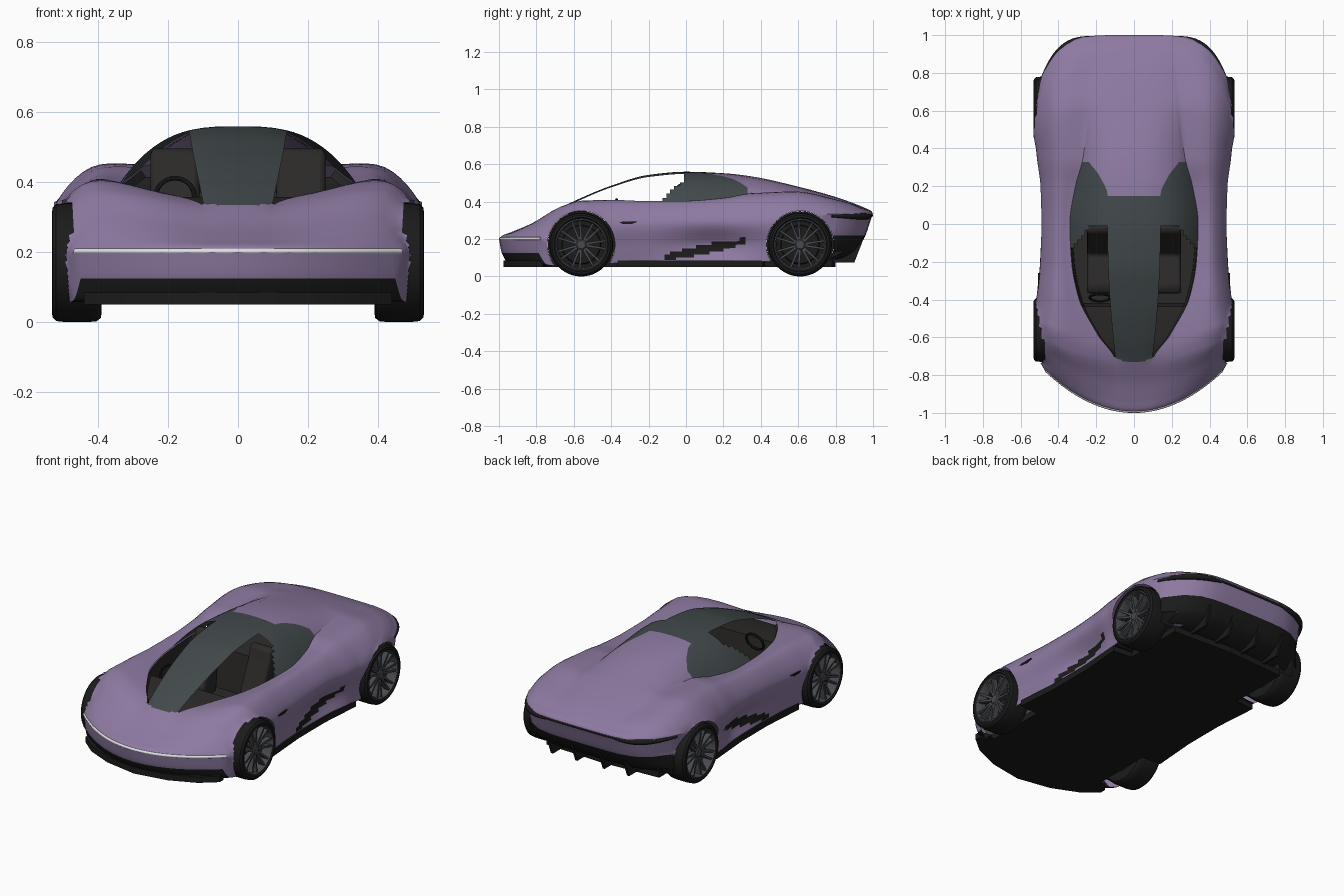
import bpy, bmesh, math

if "Cube" in bpy.data.objects:
    bpy.data.objects.remove(bpy.data.objects["Cube"])

def material(name, r, g, b):
    m = bpy.data.materials.new(name)
    m.diffuse_color = (r, g, b, 1)
    m.use_nodes = True
    m.node_tree.nodes["Principled BSDF"].inputs["Base Color"].default_value = m.diffuse_color
    return m

PURPLE = material("purple paint", .27, .195, .36)
GREY = material("canopy grey", .055, .068, .072)
BLACK = material("black trim", .011, .011, .011)
DARK = material("interior dark", .025, .023, .022)
RIM = material("rim grey", .065, .067, .075)
WHITE = material("light white", .75, .75, .77)

def build(name, verts, faces, mats, index=None, mirror=True, angle=35):
    me = bpy.data.meshes.new(name)
    me.from_pydata(verts, [], faces)
    for m in mats:
        me.materials.append(m)
    if index:
        me.polygons.foreach_set("material_index", index)
    bm = bmesh.new()
    bm.from_mesh(me)
    bmesh.ops.delete(bm, geom=[v for v in bm.verts if not v.link_faces], context='VERTS')
    bmesh.ops.recalc_face_normals(bm, faces=bm.faces)
    bm.to_mesh(me)
    bm.free()
    me.shade_smooth()
    me.set_sharp_from_angle(angle=math.radians(angle))
    ob = bpy.data.objects.new(name, me)
    bpy.context.collection.objects.link(ob)
    if mirror:
        mod = ob.modifiers.new("mirror", 'MIRROR')
        mod.merge_threshold = .0005
    return ob

def prism(name, outline, lo, hi, mat, axis, mirror=True):
    """Extrude a 2D outline along x (outline y,z) or z (outline x,y)."""
    n = len(outline)
    put = (lambda p, h: (h, p[0], p[1])) if axis == 'x' else (lambda p, h: (p[0], p[1], h))
    verts = [put(p, lo) for p in outline] + [put(p, hi) for p in outline]
    faces = [tuple(range(n)), tuple(range(n, 2 * n))]
    faces += [(i, (i + 1) % n, (i + 1) % n + n, i + n) for i in range(n)]
    return build(name, verts, faces, [mat], mirror=mirror)

def lathe(name, profile, mat, cy, cz, segs=48, keep_above=-1):
    """Spin an (x, radius) profile round an axle along x."""
    verts, n = [], len(profile)
    for s in range(segs):
        a = 2 * math.pi * s / segs
        verts += [(x, cy + r * math.cos(a), cz + r * math.sin(a)) for x, r in profile]
    faces = [(s * n + k, s * n + k + 1, (s + 1) % segs * n + k + 1, (s + 1) % segs * n + k)
             for s in range(segs) for k in range(n - 1)]
    faces = [f for f in faces if min(verts[i][2] for i in f) > keep_above]
    return build(name, verts, faces, [mat])

def smooth_curve(xs, vs):
    """Monotone cubic interpolation through the given points."""
    d = [(vs[i + 1] - vs[i]) / (xs[i + 1] - xs[i]) for i in range(len(xs) - 1)]
    m = [d[0]] + [2 * a * b / (a + b) if a * b > 0 else 0 for a, b in zip(d, d[1:])] + [d[-1]]
    def f(x):
        x = min(max(x, xs[0]), xs[-1])
        i = max(k for k in range(len(d)) if xs[k] <= x)
        h = xs[i + 1] - xs[i]
        t = (x - xs[i]) / h
        return ((1 + 2 * t) * (1 - t) ** 2 * vs[i] + t * (1 - t) ** 2 * h * m[i]
                + t * t * (3 - 2 * t) * vs[i + 1] + t * t * (t - 1) * h * m[i + 1])
    return f

# Body stations: y, centre z, canopy edge x and z, fender z, widest x and z, bottom z
KEYS = [
    (-1.0, .20, .10, .20, .20, .47, .20, .20), (-.985, .217, .10, .217, .217, .48, .20, .125),
    (-.94, .235, .10, .235, .25, .50, .19, .062), (-.85, .272, .10, .272, .305, .515, .20, .055),
    (-.73, .335, .10, .33, .375, .525, .25, .06), (-.6, .402, .19, .365, .403, .525, .29, .06),
    (-.4, .485, .29, .385, .405, .513, .29, .07), (-.2, .543, .33, .39, .397, .495, .29, .08),
    (0, .56, .34, .395, .397, .49, .29, .08), (.2, .552, .31, .415, .41, .495, .29, .08),
    (.35, .535, .27, .445, .43, .513, .30, .08), (.6, .48, .24, .45, .443, .527, .32, .08),
    (.8, .425, .22, .41, .413, .525, .33, .09), (.9, .39, .20, .385, .385, .51, .335, .13),
    (.96, .365, .20, .36, .358, .50, .335, .22), (.99, .35, .20, .35, .345, .495, .335, .31),
    (1.0, .335, .20, .335, .335, .49, .335, .335)]
KY = [k[0] for k in KEYS]
zc_, xc_, ze_, zf_, xw_, zw_, zb_ = [smooth_curve(KY, [k[i] for k in KEYS]) for i in range(1, 8)]
strip_ = smooth_curve([-.75, -.7, -.05, .15, .25, .33], [.06, .10, .14, .14, .18, .24])

def bow(x, y):
    """Round the nose and tail in plan."""
    x = abs(x)
    if y < -.4:
        return y + (-.4 - y) / .6 * .25 * (x / .5) ** 2
    return y - max(0, (y - .4) / .6) * .25 * (x / .5) ** 5

NS, NC, NF, NB = 4, 10, 6, 6      # columns: strip, side glass, each flank span, underside
JC, JB = NS + NC, NS + NC + 4 * NF

def section(y):
    zc, xc, ze, zf, xw, zw, zb = [f(y) for f in (zc_, xc_, ze_, zf_, xw_, zw_, zb_)]
    xs = min(strip_(y), .93 * xc)
    xx = [xs * i / NS for i in range(NS)] + [xs + (xc - xs) * i / NC for i in range(NC)]
    pts = [(x, ze + (zc - ze) * (1 - (x / xc) ** 3)) for x in xx]
    scoop = .045 * math.exp(-((y - .15) / .22) ** 2)
    c = [(xc, ze), (.42, zf), (xw, zw), (xw - .015 - scoop, zb + .42 * (zw - zb)), (xw - .03, zb)]
    c = [(2 * c[0][0] - c[1][0], 2 * c[0][1] - c[1][1])] + c + [c[-1]]
    for i in range(1, 5):
        for s in range(NF):
            t = s / NF
            pts.append(tuple(.5 * (2 * c[i][k] + (c[i + 1][k] - c[i - 1][k]) * t
                + (2 * c[i - 1][k] - 5 * c[i][k] + 4 * c[i + 1][k] - c[i + 2][k]) * t * t
                + (3 * c[i][k] - c[i - 1][k] - 3 * c[i + 1][k] + c[i + 2][k]) * t ** 3)
                for k in (0, 1)))
    pts += [((xw - .03) * (1 - i / NB), zb) for i in range(NB + 1)]
    return [(x, bow(x, y), z) for x, z in pts]

# Body shell with canopy, window openings and wheel arches
AXLES, AXZ, ARCH = (-.56, .61), .17, .18
rows = []
for a, b in zip(KY, KY[1:]):
    n = max(3, math.ceil((b - a) / .011))
    rows += [a + (b - a) * i / n for i in range(n)]
rows.append(1.0)
verts = [p for y in rows for p in section(y)]
W = len(verts) // len(rows)

def in_arch(p):
    return p[0] > .36 and p[2] < .37 and any(math.hypot(p[1] - a, p[2] - AXZ) < ARCH for a in AXLES)

faces, index = [], []
for r in range(len(rows) - 1):
    for j in range(W - 1):
        f = (r * W + j, r * W + j + 1, (r + 1) * W + j + 1, (r + 1) * W + j)
        ps = [verts[i] for i in f]
        x, y, z = [sum(p[k] for p in ps) / 4 for k in range(3)]
        ry, mat = (rows[r] + rows[r + 1]) / 2, 0
        if j < NS:
            mat = int(-.735 + 3 * x * x < y < .15)
        elif j < JC:
            t = (j - NS + .5) / NC
            if -.7 < y < -.01 - .24 * max(0, t - .45):
                continue
            mat = int(-.735 + 3 * x * x < y < .325)
        elif j >= JB:
            if any(p[0] > .36 for p in ps) and any(abs(y - a) < ARCH for a in AXLES):
                continue
            mat = 2 if -.985 < ry < .965 else 0
        elif j >= JC + NF:
            if all(in_arch(p) for p in ps):
                continue
            if -.12 < y < .32 and abs(z - .105 - .2 * (y + .1)) < .013 + .012 * math.sin((y + .12) * 7):
                mat = 2
        faces.append(f)
        index.append(mat)
for i, p in enumerate(verts):      # pull the arch edge onto a clean circle
    if i % W <= JB and in_arch(p):
        a = min(AXLES, key=lambda q: abs(p[1] - q))
        d = math.hypot(p[1] - a, p[2] - AXZ) or 1
        verts[i] = (p[0], a + (p[1] - a) * ARCH / d, AXZ + (p[2] - AXZ) * ARCH / d)
build("body_shell", verts, faces, [PURPLE, GREY, BLACK], index, angle=40)

# Cabin tub: dashboard in front, low floor, rear shelf
tub, n = [], 60
for i in range(n + 1):
    y = -.71 + 1.02 * i / n
    xc, ze = xc_(y), ze_(y)
    floor = ze - .025 if y < -.43 or y > .03 else .14
    tub += [(xc - .002, y, ze - .006), (xc - .015, y, floor), (0, y, floor)]
build("cabin_tub", tub, [(3 * i + k, 3 * i + k + 1, 3 * i + k + 4, 3 * i + k + 3)
                         for i in range(n) for k in (0, 1)], [DARK])

# Seats and steering wheel
seat = [(-.36, .15), (-.37, .23), (-.33, .25), (-.16, .22), (-.07, .42), (-.05, .49),
        (-.01, .50), (.0, .46), (-.04, .15)]
ob = prism("seat", seat, .11, .25, DARK, 'x')
bev = ob.modifiers.new("bevel", 'BEVEL')
bev.width, bev.segments = .015, 2
bpy.ops.mesh.primitive_torus_add(location=(-.18, -.39, .36), rotation=(math.radians(70), 0, 0),
                                 major_radius=.055, minor_radius=.007, major_segments=24, minor_segments=8)
wheel = bpy.context.object
wheel.name = "steering_wheel"
wheel.data.materials.append(BLACK)

# Wheels: tyre, rim, paired spokes, hub and arch liner
for tag, a in zip(("front", "rear"), AXLES):
    lathe(tag + "_tyre", [(.40, .10), (.39, .14), (.392, .158), (.405, .168), (.43, .17), (.495, .17),
                          (.52, .167), (.53, .157), (.532, .145), (.525, .138), (.44, .136)], BLACK, a, AXZ)
    lathe(tag + "_rim_ring", [(.47, .136), (.526, .139), (.528, .133), (.518, .127), (.47, .125)], RIM, a, AXZ)
    lathe(tag + "_brake_disc", [(.45, .136), (.451, .105), (.465, .1), (.465, .03), (.465, 0)], BLACK, a, AXZ)
    lathe(tag + "_hub", [(.465, .032), (.508, .03), (.514, .022), (.514, 0)], RIM, a, AXZ, 20)
    lathe(tag + "_arch_liner", [(.46, .179), (.37, .179), (.36, 0)], BLACK, a, AXZ, 48, .07)
    sv, sf = [], []
    for s in range(14):
        ang = 2 * math.pi * (s // 2) / 7
        side = 1 if s % 2 else -1
        for r, off, w, x0, x1 in ((.02, .004, .007, .48, .508), (.132, .022, .005, .49, .523)):
            for t, x in ((-w, x0), (w, x0), (w, x1), (-w, x1)):
                q = side * off + t
                sv.append((x, a + r * math.cos(ang) - q * math.sin(ang),
                           AXZ + r * math.sin(ang) + q * math.cos(ang)))
        b = 8 * s
        sf += [(b + k, b + (k + 1) % 4, b + 4 + (k + 1) % 4, b + 4 + k) for k in range(4)]
    build(tag + "_spokes", sv, sf, [RIM])

# Floor with front splitter and side skirts
prism("underbody", [(0, -.975), (.2, -.94), (.35, -.875), (.44, -.80), (.44, -.765), (.37, -.75),
                    (.37, -.37), (.488, -.365), (.468, -.1), (.468, .15), (.488, .41), (.37, .42),
                    (.37, .78), (0, .80)], .05, .085, BLACK, 'z')

# Diffuser fins
for x in (.09, .25):
    prism("diffuser_fin", [(.6, .075), (.9, .075), (.945, .19), (.88, .2), (.75, .10)],
          x - .007, x + .007, BLACK, 'x')

# Side vent behind the front wheel
prism("side_vent", [(-.39, .282), (-.34, .293), (-.26, .293), (-.29, .280)], .49, .509, BLACK, 'x')

# Lights running along the nose and tail edges
def edge_light(name, x0, x1, y, inset, z, radius, mat):
    cu = bpy.data.curves.new(name, 'CURVE')
    cu.dimensions, cu.bevel_depth, cu.bevel_resolution, cu.use_fill_caps = '3D', radius, 2, True
    sp = cu.splines.new('POLY')
    sp.points.add(32)
    for i, p in enumerate(sp.points):
        x = x0 + (x1 - x0) * i / 32
        p.co = (x, bow(x, y) + inset, z, 1)
        p.radius = 1 if x0 == -x1 else .35 + .65 * math.sin(math.pi * i / 32)
    cu.materials.append(mat)
    ob = bpy.data.objects.new(name, cu)
    bpy.context.collection.objects.link(ob)

edge_light("nose_light", -.465, .465, -1, .008, .202, .0085, WHITE)
edge_light("tail_slot", -.46, .46, 1, -.006, .325, .006, BLACK)
for s, tag in ((1, "right"), (-1, "left")):
    edge_light(tag + "_tail_light", s * .22, s * .485, 1, -.008, .322, .018, BLACK)
